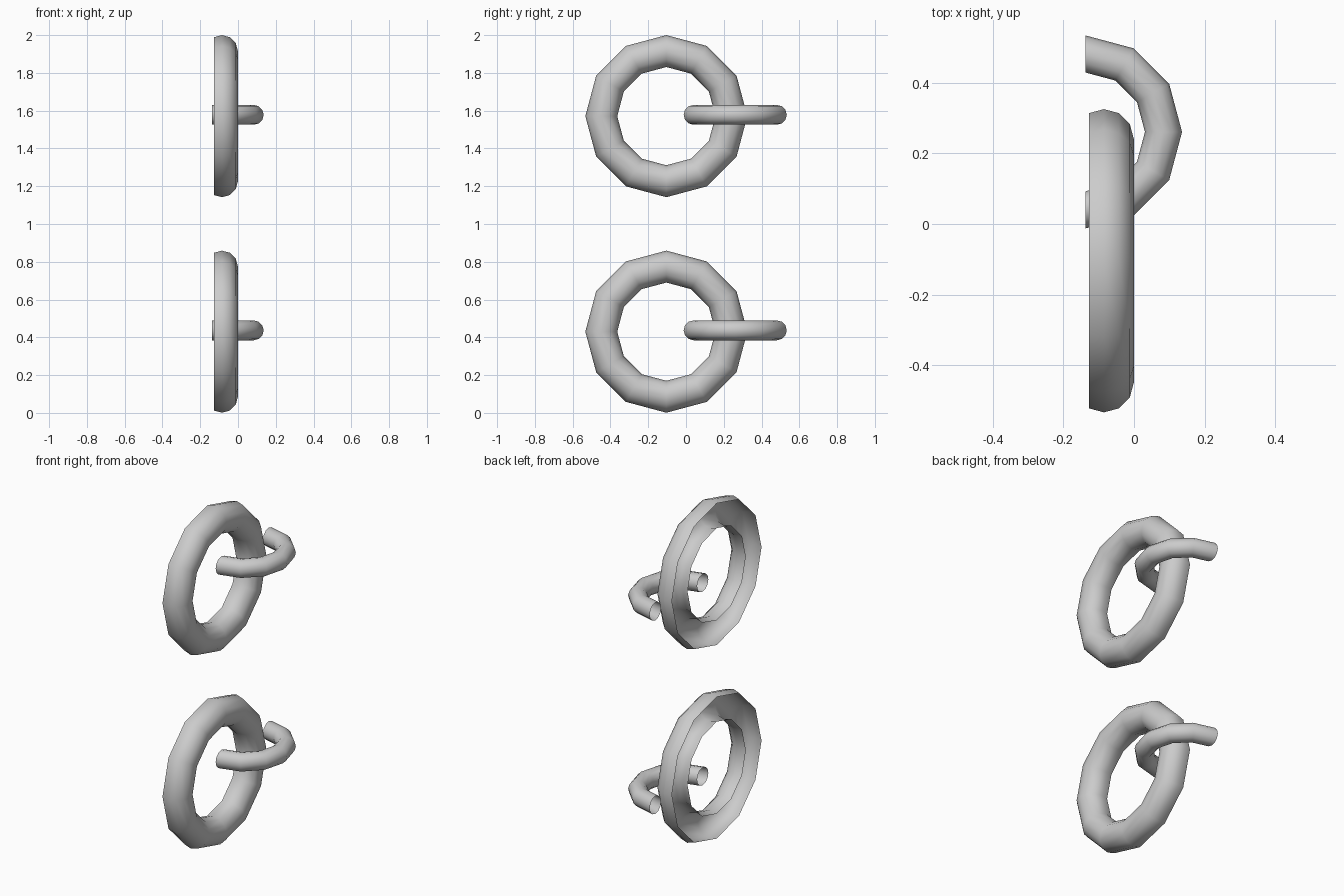
import bpy
from math import cos, sin, pi

if "Cube" in bpy.data.objects:
    bpy.data.objects.remove(bpy.data.objects["Cube"])


def tube(name, centre, point, n_path, n_sec, closed_path, closed_sec):
    """Sweep grid; point(i, j) gives the offset from the centre."""
    rows = n_path if closed_path else n_path + 1
    cols = n_sec if closed_sec else n_sec + 1
    verts = [point(i, j) for i in range(rows) for j in range(cols)]
    faces = []
    for i in range(n_path):
        for j in range(n_sec):
            a, b = i, (i + 1) % rows
            c, d = j, (j + 1) % cols
            faces.append((a * cols + c, b * cols + c, b * cols + d, a * cols + d))
    mesh = bpy.data.meshes.new(name)
    mesh.from_pydata(verts, [], faces)
    for p in mesh.polygons:
        p.use_smooth = True
    obj = bpy.data.objects.new(name, mesh)
    obj.location = centre
    bpy.context.collection.objects.link(obj)
    return obj


# Pull ring: 12-sided ring, open at the back where the tube is cut flat
def ring_point(i, j, major=0.3445, minor=0.0845):
    a, b = i * pi / 6, (j - 1) * pi / 6
    r = major + minor * cos(b)
    return (minor * sin(b), r * cos(a), r * sin(a))


# Staple: half ring lying flat, with open ends at the back
def staple_point(i, j, major=0.2205, minor=0.0525):
    a, b = -pi / 2 + i * pi / 6, j * pi / 6
    r = major + minor * cos(b)
    return (r * cos(a), r * sin(a), minor * sin(b))


for label, z in (("lower", 0.43), ("upper", 1.571)):
    tube(label + "_ring", (-0.085, -0.104, z), ring_point, 12, 8, True, False)
    tube(label + "_staple", (-0.137, 0.2605, z + 0.007), staple_point, 6, 12, False, True)

# Face normals: outward on every shell
for obj in bpy.context.collection.objects:
    if obj.name.endswith("ring"):
        obj.data.flip_normals()
    else:
        obj.data.update()
